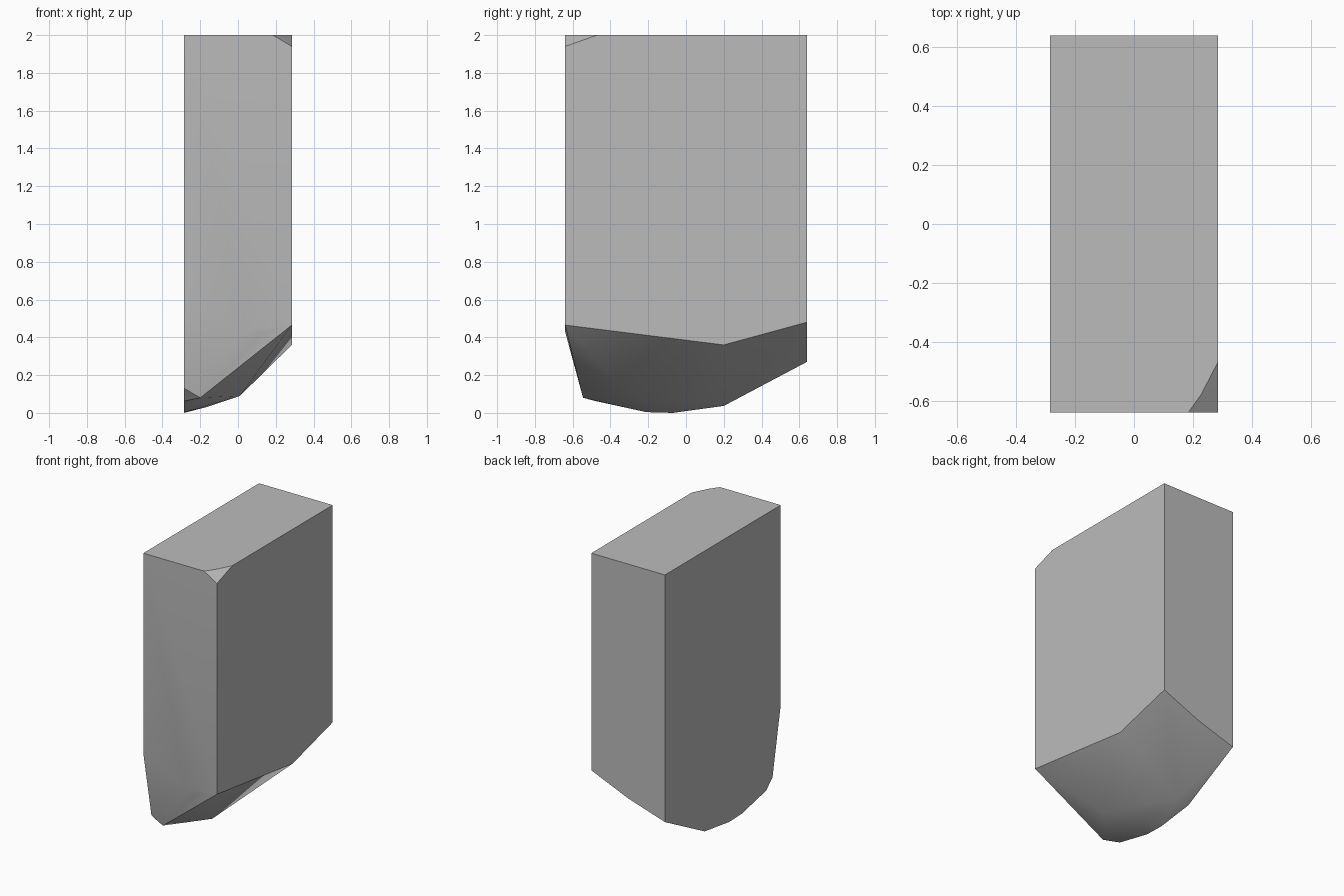
import bpy
import bmesh
import math

default = bpy.data.objects.get("Cube")
if default:
    bpy.data.objects.remove(default, do_unlink=True)

X, Y, TOP = 0.285, 0.64, 2.0

# Flat top with one chipped corner
top = [(-X, -Y, TOP), (-X, Y, TOP), (X, Y, TOP),
       (0.185, -Y, TOP), (0.228, -0.58, TOP), (X, -0.47, TOP), (X, -Y, 1.94)]

# Lower outline of each upright side
front = [(-X, -Y, 0.6), (0.05, -Y, 0.44), (0.13, -Y, 0.43), (X, -Y, 0.465)]
left = [(X, 0.2, 0.36), (X, Y, 0.48)]
back = [(0.0, Y, 0.36), (-X, Y, 0.27)]
right = [(-X, y, z) for y, z in
         ((0.2, 0.037), (-0.07, 0.0), (-0.21, 0.004), (-0.48, 0.063), (-0.55, 0.13))]

# Corners of the broken underside
under = [(-0.2, -0.545, 0.08), (0.01, -0.3, 0.09), (-0.17, -0.15, 0.03), (-0.2, 0.2, 0.05)]

# Wrap the corners in a convex stone
bm = bmesh.new()
for p in top + front + left + back + right + under:
    bm.verts.new(p)
hull = bmesh.ops.convex_hull(bm, input=bm.verts[:])
loose = {g for g in hull["geom_interior"] + hull["geom_unused"]
         if isinstance(g, bmesh.types.BMVert)}
bmesh.ops.delete(bm, geom=list(loose), context="VERTS")
bmesh.ops.dissolve_limit(bm, angle_limit=math.radians(0.5),
                         verts=bm.verts[:], edges=bm.edges[:])
bmesh.ops.recalc_face_normals(bm, faces=bm.faces[:])
mesh = bpy.data.meshes.new("broken_stone_block")
bm.to_mesh(mesh)
bm.free()

stone = bpy.data.objects.new("broken_stone_block", mesh)
bpy.context.collection.objects.link(stone)

# Plain grey stone
grey = bpy.data.materials.new("stone_grey")
grey.use_nodes = True
colour = (0.5, 0.5, 0.5, 1.0)
grey.diffuse_color = colour
grey.node_tree.nodes["Principled BSDF"].inputs["Base Color"].default_value = colour
mesh.materials.append(grey)

# Soft facets below, crisp edges on the block
bpy.ops.object.select_all(action="DESELECT")
stone.select_set(True)
bpy.context.view_layer.objects.active = stone
bpy.ops.object.shade_smooth_by_angle(angle=math.radians(30))
